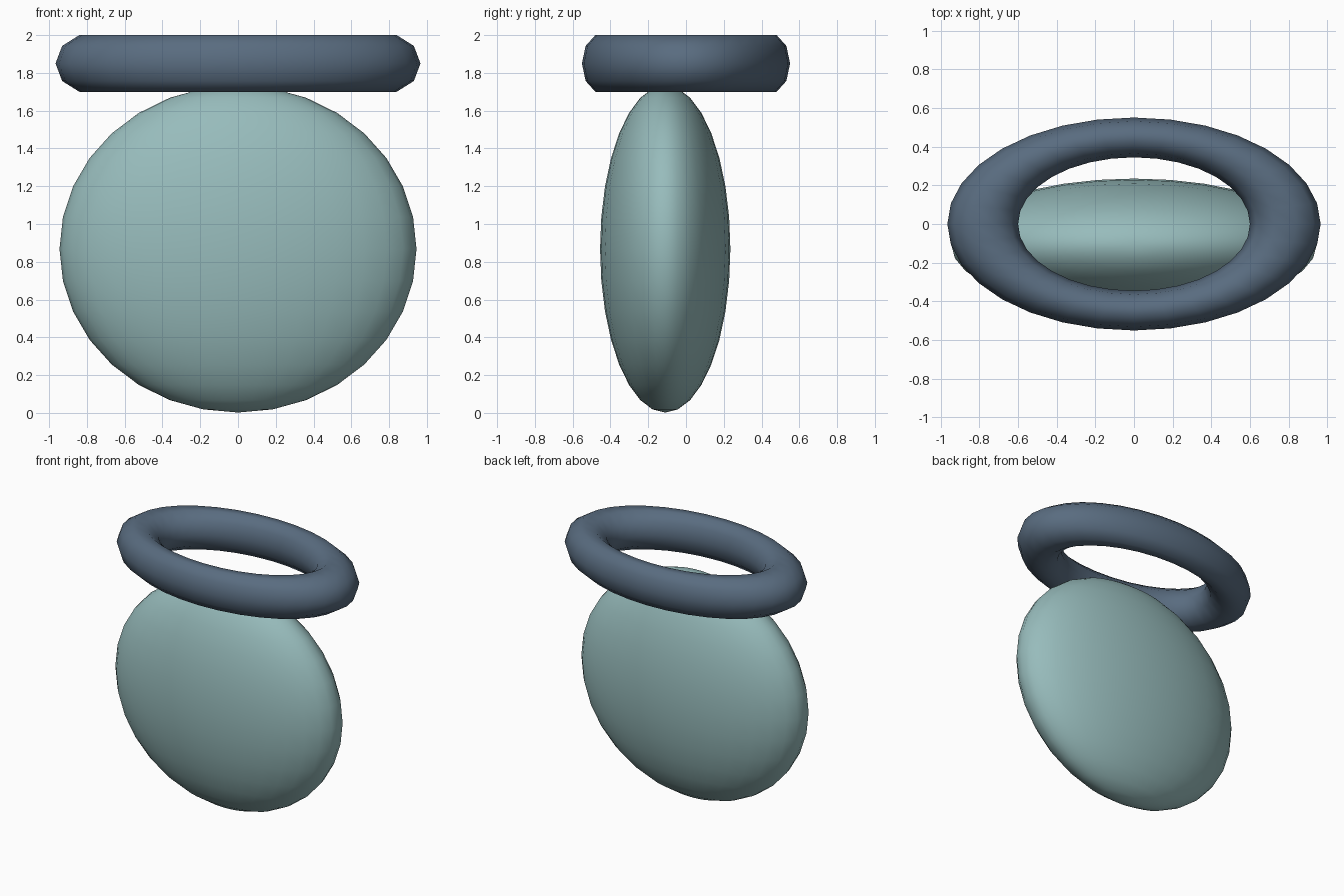
import bpy
import bmesh
from math import cos, sin, tau
from mathutils import Matrix

cube = bpy.data.objects.get("Cube")
if cube:
    bpy.data.objects.remove(cube, do_unlink=True)


def make_material(name, rgb):
    mat = bpy.data.materials.new(name)
    mat.use_nodes = True
    color = (*rgb, 1.0)
    mat.diffuse_color = color
    mat.node_tree.nodes["Principled BSDF"].inputs["Base Color"].default_value = color
    return mat


def finish(bm, name, material):
    bmesh.ops.recalc_face_normals(bm, faces=bm.faces)
    mesh = bpy.data.meshes.new(name)
    bm.to_mesh(mesh)
    bm.free()
    mesh.materials.append(material)
    mesh.shade_smooth()
    obj = bpy.data.objects.new(name, mesh)
    bpy.context.collection.objects.link(obj)
    return obj


def ellipsoid(name, center, radii, material):
    bm = bmesh.new()
    matrix = Matrix.Translation(center) @ Matrix.Diagonal((*radii, 1.0))
    bmesh.ops.create_uvsphere(bm, u_segments=32, v_segments=16, radius=1.0, matrix=matrix)
    return finish(bm, name, material)


def oval_ring(name, z, major, minor, height, material, around=32, section=10):
    """Torus stretched to an oval; major and minor are (x, y) radii."""
    bm = bmesh.new()
    loops = []
    for i in range(around):
        a = tau * i / around
        loop = []
        for j in range(section):
            b = tau * j / section
            loop.append(bm.verts.new(((major[0] + minor[0] * cos(b)) * cos(a),
                                      (major[1] + minor[1] * cos(b)) * sin(a),
                                      z + height * sin(b))))
        loops.append(loop)
    for i, loop in enumerate(loops):
        after = loops[(i + 1) % around]
        for j in range(section):
            k = (j + 1) % section
            bm.faces.new((loop[j], after[j], after[k], loop[k]))
    return finish(bm, name, material)


teal = make_material("pale teal", (0.31, 0.50, 0.50))
slate = make_material("slate blue", (0.10, 0.15, 0.215))

# Flattened round body, set slightly towards the front
ellipsoid("body", (0, -0.11, 0.868), (0.945, 0.345, 0.866), teal)

# Oval ring lying flat on top of the body
oval_ring("top_ring", 1.85, (0.783, 0.448), (0.183, 0.103), 0.158, slate)
